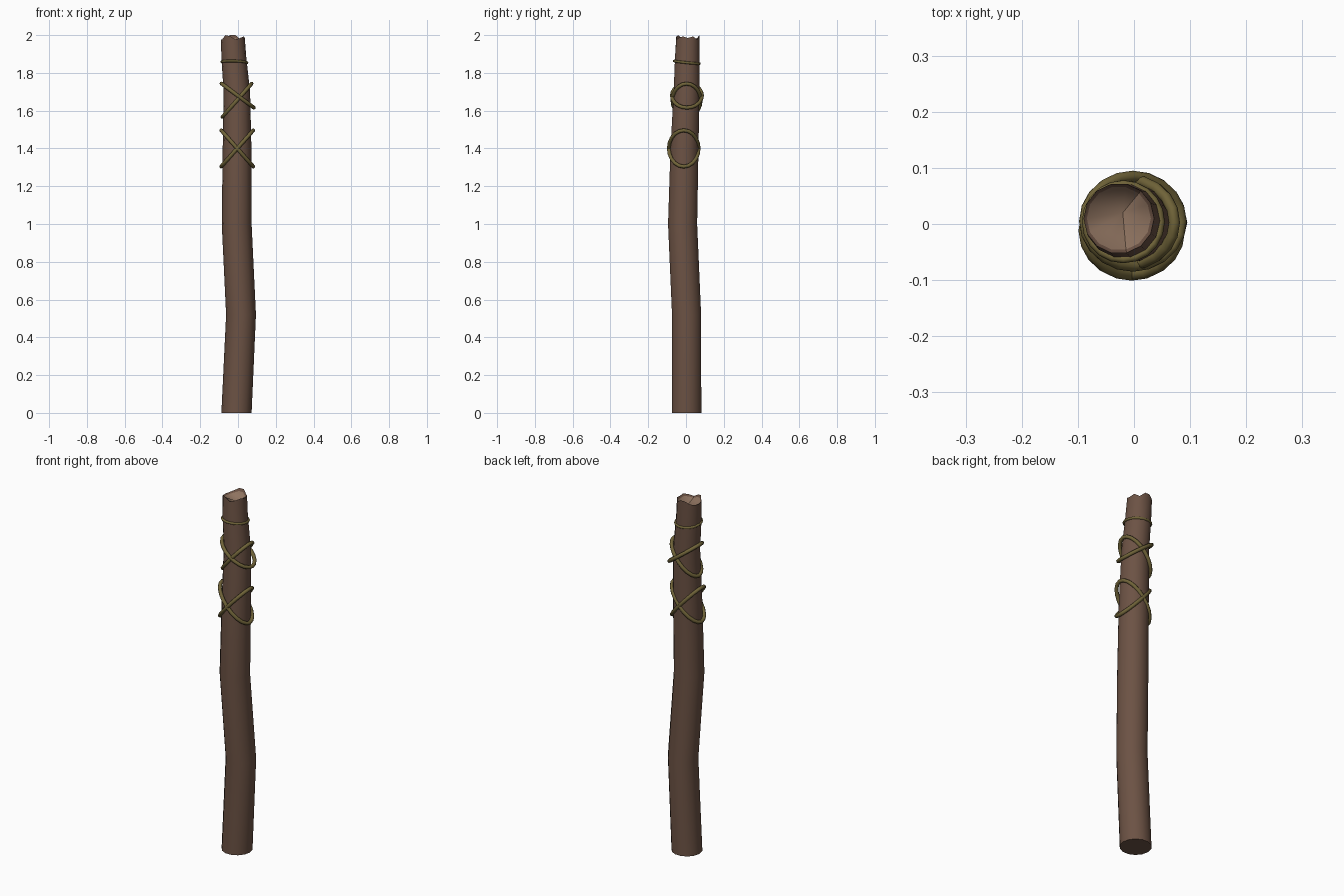
import bpy, bmesh, math, random
from mathutils import Vector

if "Cube" in bpy.data.objects:
    bpy.data.objects.remove(bpy.data.objects["Cube"])

random.seed(4)
SIDES = 14

def material(name, col):
    m = bpy.data.materials.new(name)
    m.diffuse_color = (*col, 1)
    m.use_nodes = True
    m.node_tree.nodes["Principled BSDF"].inputs["Base Color"].default_value = m.diffuse_color
    return m

bark = material("bark", (0.15, 0.085, 0.058))
core = material("wood_core", (0.27, 0.17, 0.115))
rope = material("rope", (0.16, 0.125, 0.04))

def finish(name, bm, mats, angle=40):
    bmesh.ops.recalc_face_normals(bm, faces=bm.faces)
    me = bpy.data.meshes.new(name)
    bm.to_mesh(me)
    bm.free()
    ob = bpy.data.objects.new(name, me)
    bpy.context.collection.objects.link(ob)
    for m in mats:
        me.materials.append(m)
    bpy.ops.object.select_all(action='DESELECT')
    ob.select_set(True)
    bpy.context.view_layer.objects.active = ob
    bpy.ops.object.shade_smooth_by_angle(angle=math.radians(angle))
    return ob

# Crooked pole: (centre x, centre y, z, radius) per section
sections = [(-0.008, 0.003, 0, 0.08), (0.016, 0.003, 0.52, 0.079),
            (-0.007, -0.018, 1.0, 0.079), (-0.005, -0.008, 1.4, 0.076),
            (-0.006, 0.003, 1.7, 0.070), (-0.022, 0.006, 1.88, 0.066),
            (-0.027, 0.010, 1.985, 0.063), (-0.027, 0.010, 1.975, 0.057)]
jag = [random.choice((-0.008, 0.0, 0.008, 0.015)) for _ in range(SIDES)]
jag[3] = 0.015
bm = bmesh.new()
rings = []
for k, (cx, cy, z, r) in enumerate(sections):
    ring = []
    for i in range(SIDES):
        a = 2 * math.pi * i / SIDES
        dz = jag[i] if k == 6 else jag[i] * 0.7 if k == 7 else 0
        ring.append(bm.verts.new((cx + r * math.cos(a), cy + r * math.sin(a), z + dz)))
    rings.append(ring)
for a, b in zip(rings, rings[1:]):
    for i in range(SIDES):
        j = (i + 1) % SIDES
        bm.faces.new((a[i], a[j], b[j], b[i]))
bm.faces.new(rings[0][::-1])
# Sunken broken end
tip = bm.verts.new((-0.02, 0.02, 1.95))
for i in range(SIDES):
    bm.faces.new((rings[-1][i], rings[-1][(i + 1) % SIDES], tip)).material_index = 1
finish("pole", bm, [bark, core])

# Rope loops: tilted ellipses swept with a small round section
def loop(name, centre, rx, ry, rise_x, rise_y=0, thick=0.01, n=20, m=8):
    c = Vector(centre)
    def point(t):
        return c + Vector((rx * math.cos(t), ry * math.sin(t),
                           rise_x * math.cos(t) + rise_y * math.sin(t)))
    normal = (point(0) - c).cross(point(math.pi / 2) - c).normalized()
    bm = bmesh.new()
    rows = []
    for i in range(n):
        t = 2 * math.pi * i / n
        p = point(t)
        tangent = (point(t + 0.01) - point(t - 0.01)).normalized()
        out = tangent.cross(normal)
        rows.append([bm.verts.new(p + thick * (math.cos(b) * out + math.sin(b) * normal))
                     for b in (2 * math.pi * k / m for k in range(m))])
    for i in range(n):
        a, b = rows[i], rows[(i + 1) % n]
        for k in range(m):
            l = (k + 1) % m
            bm.faces.new((a[k], a[l], b[l], b[k]))
    finish(name, bm, [rope], 60)

loop("lower_lashing_a", (-0.004, -0.012, 1.40), 0.085, 0.079, -0.096)
loop("lower_lashing_b", (-0.004, -0.012, 1.40), 0.085, 0.079, 0.096)
loop("upper_lashing_a", (-0.002, 0.005, 1.68), 0.086, 0.080, -0.064)
loop("upper_lashing_b", (-0.005, 0.003, 1.655), 0.077, 0.075, 0.088)
loop("top_tie", (-0.019, 0.004, 1.856), 0.067, 0.067, -0.002, -0.007, 0.007)
